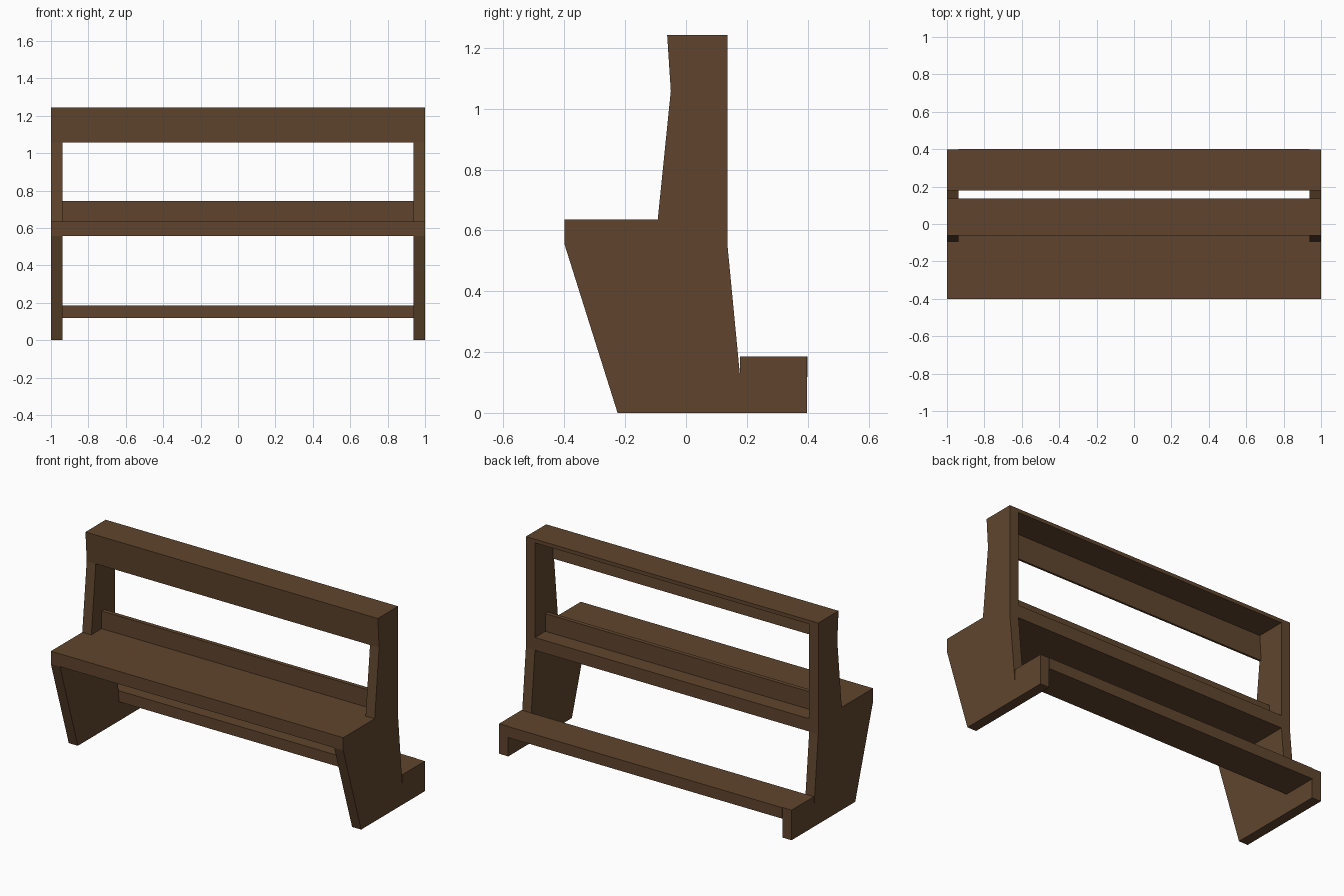
import bpy, bmesh

if "Cube" in bpy.data.objects:
    bpy.data.objects.remove(bpy.data.objects["Cube"])

wood = bpy.data.materials.new("brown_wood")
wood.diffuse_color = (0.117, 0.06, 0.027, 1)
wood.use_nodes = True
wood.node_tree.nodes["Principled BSDF"].inputs["Base Color"].default_value = wood.diffuse_color


def extrude_profile(name, profile, x0, x1):
    """Extrude a (y, z) outline along x."""
    bm = bmesh.new()
    face = bm.faces.new([bm.verts.new((x0, y, z)) for y, z in profile])
    new = bmesh.ops.extrude_face_region(bm, geom=[face])["geom"]
    bmesh.ops.translate(bm, vec=(x1 - x0, 0, 0),
                        verts=[v for v in new if isinstance(v, bmesh.types.BMVert)])
    bmesh.ops.recalc_face_normals(bm, faces=bm.faces)
    mesh = bpy.data.meshes.new(name)
    bm.to_mesh(mesh)
    bm.free()
    mesh.materials.append(wood)
    obj = bpy.data.objects.new(name, mesh)
    bpy.context.collection.objects.link(obj)
    return obj


def rect(y0, y1, z0, z1):
    return [(y0, z0), (y1, z0), (y1, z1), (y0, z1)]


IN = 0.938  # inner face of the end panels

# End panels: leg, back post and kneeler foot in one outline
side = [(-0.225, 0), (0.397, 0), (0.397, 0.186), (0.178, 0.186), (0.178, 0.117),
        (0.136, 0.555), (0.136, 1.243), (-0.062, 1.243), (-0.05, 1.058),
        (-0.093, 0.635), (-0.4, 0.635), (-0.4, 0.556)]
panel = extrude_profile("end_panel", side, IN, 1.0)
panel.modifiers.new("mirror", 'MIRROR')

# Seat board and the low lip standing on it
extrude_profile("seat", rect(-0.4, 0.136, 0.556, 0.635), -IN, IN)
extrude_profile("seat_lip", rect(0.008, 0.034, 0.635, 0.744), -IN, IN)

# Backrest: thin top shelf with a slanted front board
backrest = [(-0.062, 1.243), (-0.05, 1.058), (-0.037, 1.058), (-0.048, 1.22),
            (0.136, 1.22), (0.136, 1.243)]
extrude_profile("backrest", backrest, -IN, IN)

# Kneeler board at the rear
extrude_profile("kneeler", rect(0.178, 0.4, 0.118, 0.186), -IN, IN)
